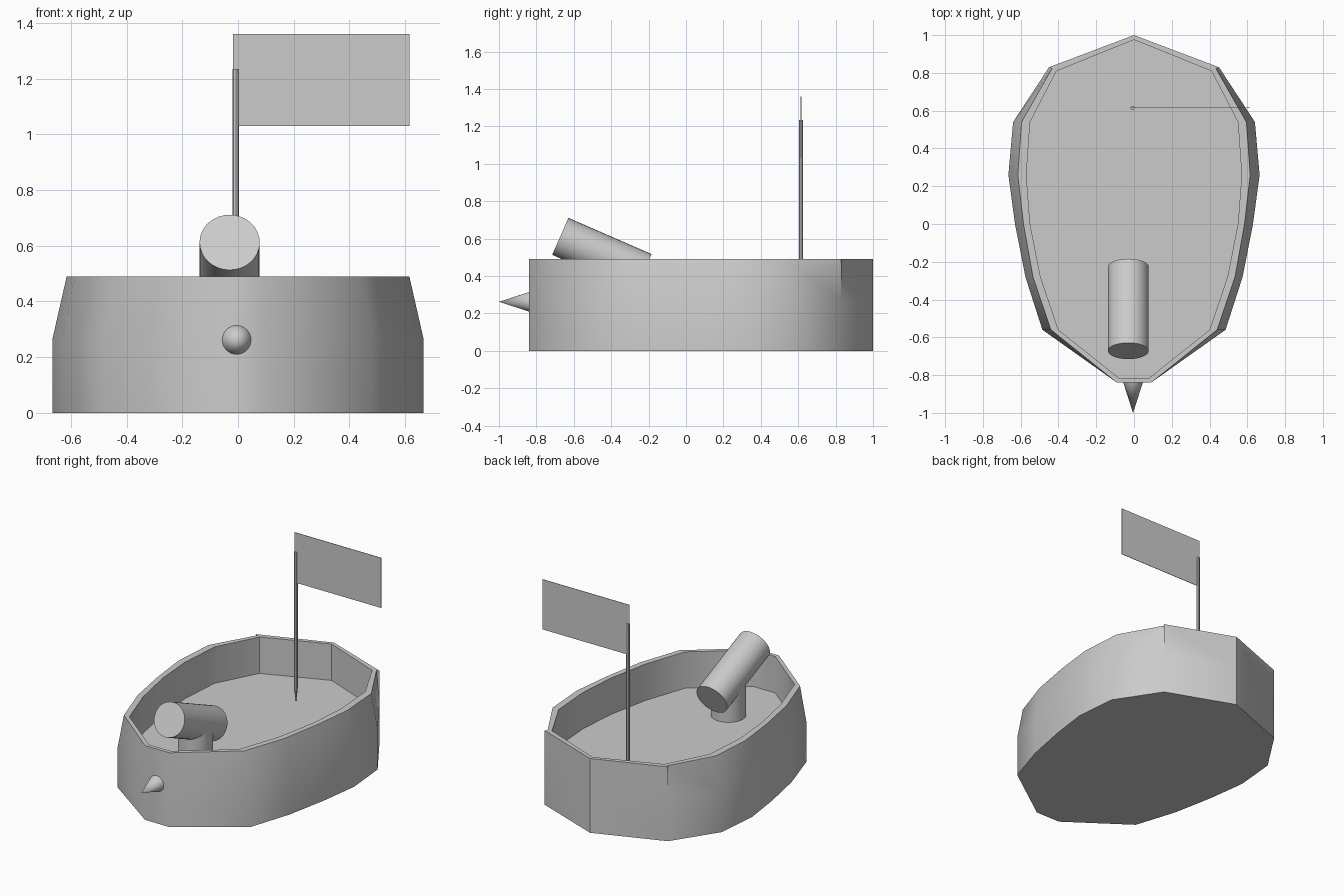
import bpy, bmesh
from math import radians
from mathutils import Vector

cube = bpy.data.objects.get("Cube")
if cube:
    bpy.data.objects.remove(cube, do_unlink=True)

grey = bpy.data.materials.new("plain grey")
grey.use_nodes = True
colour = (0.6, 0.6, 0.6, 1)
grey.diffuse_color = colour
grey.node_tree.nodes["Principled BSDF"].inputs["Base Color"].default_value = colour


def add_object(name, bm):
    bmesh.ops.recalc_face_normals(bm, faces=bm.faces[:])
    mesh = bpy.data.meshes.new(name)
    bm.to_mesh(mesh)
    bm.free()
    mesh.materials.append(grey)
    mesh.set_sharp_from_angle(angle=radians(40))
    obj = bpy.data.objects.new(name, mesh)
    bpy.context.collection.objects.link(obj)
    return obj


def tube(name, start, end, r1, r2, sides=32):
    """Round solid between two points, with its own radius at each end."""
    start, end = Vector(start), Vector(end)
    axis = end - start
    bm = bmesh.new()
    bmesh.ops.create_cone(bm, cap_ends=True, segments=sides, radius1=r1,
                          radius2=r2, depth=axis.length)
    turn = axis.to_track_quat('Z', 'Y').to_matrix().to_4x4()
    bmesh.ops.transform(bm, matrix=turn, verts=bm.verts)
    bmesh.ops.translate(bm, vec=(start + end) / 2, verts=bm.verts)
    for f in bm.faces:
        f.smooth = len(f.verts) <= 4
    return add_object(name, bm)


# Hull: half outlines from stern to bow, mirrored into closed rings
stations = [1, .83, .83, .54, .26, 0, -.28, -.56, -.84]
lower = [0, .45, .45, .64, .665, .63, .575, .485, .09]
upper = [0, .45, .43, .595, .615, .585, .535, .44, .09]
inside = [0, .41, .41, .55, .57, .55, .495, .40, .08]
inside_y = [.975, .81, .81, .54, .26, 0, -.28, -.56, -.815]

bm = bmesh.new()


def ring(xs, ys, z):
    half = list(zip(xs, ys))
    loop = half + [(-x, y) for x, y in reversed(half[1:])]
    return [bm.verts.new((x, y, z)) for x, y in loop]


rings = [ring(lower, stations, 0), ring(lower, stations, .27),
         ring(upper, stations, .49), ring(inside, inside_y, .49),
         ring(inside, inside_y, .25)]
for a, b in zip(rings, rings[1:]):
    for i in range(len(a)):
        j = (i + 1) % len(a)
        bm.faces.new((a[i], a[j], b[j], b[i]))
bm.faces.new(rings[0])
bm.faces.new(rings[-1])
bmesh.ops.remove_doubles(bm, verts=bm.verts[:], dist=0.0005)
# The lower sides are rounded; stern and upper panels stay faceted
for f in bm.faces:
    c = f.calc_center_median()
    f.smooth = .05 < c.z < .2 and c.y < .8
add_object("hull", bm)

# Gun: barrel tilted up towards the bow, on a round pedestal
tube("gun_pedestal", (-.03, -.4, .25), (-.03, -.4, .47), .105, .105)
tube("gun_barrel", (-.03, -.227, .418), (-.03, -.672, .612), .108, .108)

# Bow spike
tube("bow_spike", (-.005, -.83, .262), (-.005, -1, .262), .055, 0)

# Flagpole with a pointed foot
tube("flagpole", (-.008, .615, .33), (-.008, .615, 1.235), .011, .011, 8)
tube("flagpole_foot", (-.008, .615, .25), (-.008, .615, .33), .002, .011, 8)

# Flag
bm = bmesh.new()
bmesh.ops.create_cube(bm, size=1)
bmesh.ops.scale(bm, vec=(.633, .003, .33), verts=bm.verts)
bmesh.ops.translate(bm, vec=(.2985, .615, 1.195), verts=bm.verts)
add_object("flag", bm)
